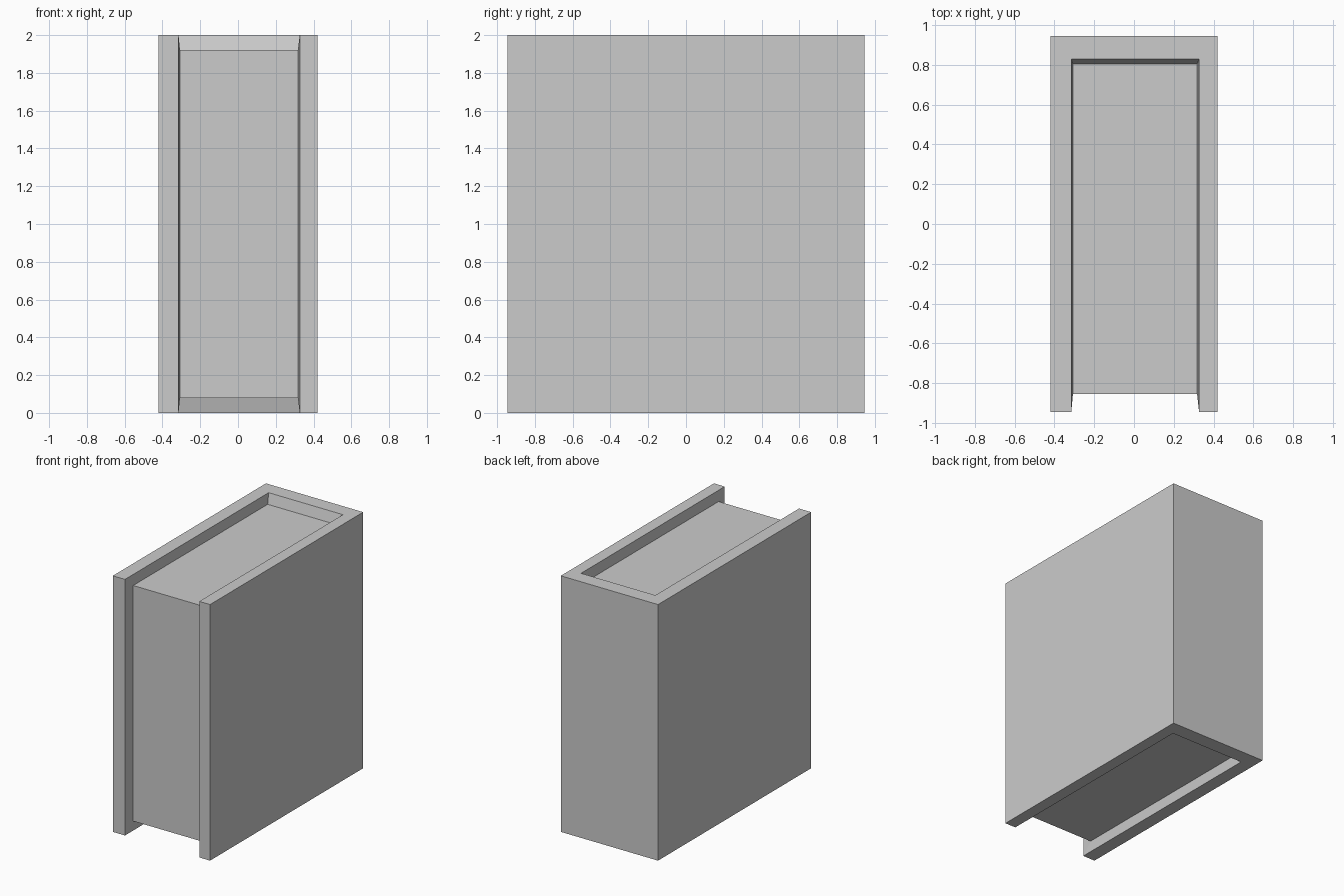
import bpy
import bmesh

old = bpy.data.objects.get("Cube")
if old:
    bpy.data.objects.remove(old, do_unlink=True)

grey = bpy.data.materials.new("light grey")
grey.use_nodes = True
grey.diffuse_color = (0.6, 0.6, 0.6, 1)
grey.node_tree.nodes["Principled BSDF"].inputs["Base Color"].default_value = (0.6, 0.6, 0.6, 1)


def finish(bm, name):
    bmesh.ops.recalc_face_normals(bm, faces=bm.faces)
    mesh = bpy.data.meshes.new(name)
    bm.to_mesh(mesh)
    bm.free()
    mesh.materials.append(grey)
    obj = bpy.data.objects.new(name, mesh)
    bpy.context.collection.objects.link(obj)
    return obj


def u_profile(bm, left, right, front, back, low, high):
    """U-shaped path, open at the front, at a low and a high level."""
    path = [(left, front), (left, back), (right, back), (right, front)]
    return [[bm.verts.new((x, y, z)) for x, y in path] for z in (low, high)]


# Extents: left, right, front, back, low, high
PAGES = (-0.307, 0.317, -0.855, 0.805, 0.08, 1.92)

# Cover: outer shell, rim, and a bevelled step down to the pages
bm = bmesh.new()
outer = u_profile(bm, -0.42, 0.42, -0.945, 0.945, 0, 2)
rim = u_profile(bm, -0.315, 0.327, -0.945, 0.828, 0, 2)
inner = u_profile(bm, *PAGES)
for i in range(3):
    bm.faces.new((outer[0][i], outer[0][i + 1], outer[1][i + 1], outer[1][i]))
    for a, b in ((outer, rim), (rim, inner)):
        for level in (0, 1):
            bm.faces.new((a[level][i], a[level][i + 1], b[level][i + 1], b[level][i]))
# Front edges of both boards
for a, b in ((outer, rim), (rim, inner)):
    for i in (0, 3):
        bm.faces.new((a[0][i], b[0][i], b[1][i], a[1][i]))
finish(bm, "cover")

# Page block, set back from the cover edges
bm = bmesh.new()
low, high = u_profile(bm, *PAGES)
bm.faces.new(low)
bm.faces.new(high)
for i in range(4):
    j = (i + 1) % 4
    bm.faces.new((low[i], low[j], high[j], high[i]))
finish(bm, "page_block")
